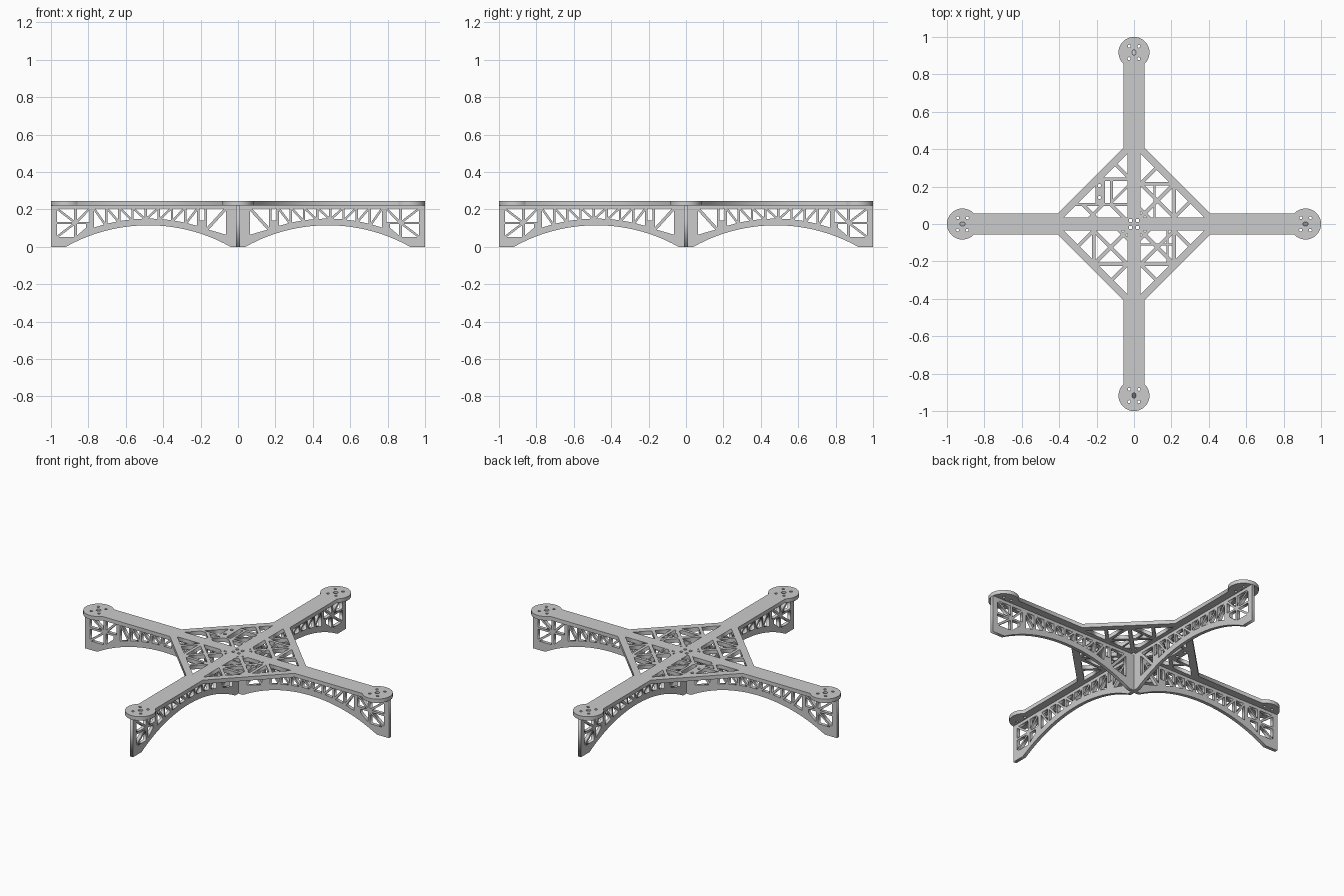
import bpy
from math import sin, cos, pi, sqrt, asin

if "Cube" in bpy.data.objects:
    bpy.data.objects.remove(bpy.data.objects["Cube"])

PLATE_Z0, PLATE_Z1 = 0.222, 0.245
RIB_T = 0.02
D = sqrt(0.5)


def clip(poly, n, d):
    """Keep the part of a convex polygon where n.p <= d."""
    out = []
    for i, p in enumerate(poly):
        q = poly[(i + 1) % len(poly)]
        a = n[0] * p[0] + n[1] * p[1] - d
        b = n[0] * q[0] + n[1] * q[1] - d
        if a <= 0:
            out.append(p)
        if a * b < 0:
            t = a / (a - b)
            out.append((p[0] + t * (q[0] - p[0]), p[1] + t * (q[1] - p[1])))
    return out


def area(poly):
    return abs(sum(p[0] * q[1] - q[0] * p[1] for p, q in zip(poly, poly[1:] + poly[:1]))) / 2


def bar(polys, n, d, w, where=lambda x, y: True):
    """Lay a bar of width w along the line n.p = d across the openings."""
    out = []
    for p in polys:
        cx, cy = sum(v[0] for v in p) / len(p), sum(v[1] for v in p) / len(p)
        if not where(cx, cy):
            out.append(p)
            continue
        parts = (clip(p, n, d - w / 2), clip(p, (-n[0], -n[1]), -d - w / 2))
        out += [c for c in parts if len(c) > 2 and area(c) > 4e-5]
    return out


def circle(cx, cy, r, n=16):
    return [(cx + r * cos(2 * pi * i / n), cy + r * sin(2 * pi * i / n)) for i in range(n)]


def sheet(name, outline, holes, thick, loc, rot):
    """Flat cut sheet: outline with holes, extruded to a thickness."""
    cu = bpy.data.curves.new(name, 'CURVE')
    cu.dimensions, cu.fill_mode, cu.extrude = '2D', 'BOTH', thick / 2
    for loop in [outline] + holes:
        sp = cu.splines.new('POLY')
        sp.points.add(len(loop) - 1)
        for pt, (x, y) in zip(sp.points, loop):
            pt.co = (x, y, 0, 1)
        sp.use_cyclic_u = True
    ob = bpy.data.objects.new(name, cu)
    bpy.context.collection.objects.link(ob)
    ob.location, ob.rotation_euler = loc, rot
    bpy.ops.object.select_all(action='DESELECT')
    ob.select_set(True)
    bpy.context.view_layer.objects.active = ob
    bpy.ops.object.convert(target='MESH')
    return ob


# Arched truss ribs
R = (0.44 ** 2 + 0.115 ** 2) / 0.23


def arch(x):
    return max(0, sqrt(max(0, R * R - (x - 0.48) ** 2)) - R + 0.115)


def window(x0, x1, z0, z1, top, flip, w=0.012):
    quad = [(x0, z0), (x1, z1), (x1, top), (x0, top)]
    a, b = ((x0, z0), (x1, top)) if flip else ((x1, z1), (x0, top))
    n = (b[1] - a[1], a[0] - b[0])
    m = sqrt(n[0] ** 2 + n[1] ** 2)
    n = (n[0] / m, n[1] / m)
    return bar([quad], n, n[0] * a[0] + n[1] * a[1], w)


TOP = 0.204
wins = []
# end bays with a middle rail
wins += window(0.877, 0.968, 0.134, 0.134, TOP, True)
wins += window(0.877, 0.968, 0.053, 0.053, 0.122, False)
wins += window(0.793, 0.862, 0.134, 0.134, TOP, False)
wins.append([(0.862, 0.06), (0.862, 0.122), (0.812, 0.122), (0.812, 0.102)])
# regular bays following the arch
for i in range(8):
    a = 0.218 + i * 0.0705
    b = a + 0.058
    wins += window(a, b, arch(a) + 0.036, arch(b) + 0.036, TOP, i >= 4)
# inner bay next to the hub
wins += window(0.065, 0.165, 0.065, arch(0.165) + 0.036, TOP, False, 0.016)
wins.append([(0.178, 0.14), (0.206, 0.14), (0.206, TOP), (0.178, TOP)])

xs = [0.04 + 0.88 * i / 32 for i in range(33)]
half = [(x, arch(x)) for x in xs] + [(1, 0)]
outline = half + [(1, PLATE_Z0), (-1, PLATE_Z0)] + [(-x, z) for x, z in reversed(half)]
holes = wins + [[(-x, z) for x, z in w] for w in wins]
sheet("side_to_side_rib", outline, holes, RIB_T, (0, 0, 0), (pi / 2, 0, 0))
sheet("front_to_back_rib", outline, holes, RIB_T, (0, 0, 0), (pi / 2, 0, pi / 2))

# Top plate outline: four arms with round pads, joined by a diamond
outer, holes = [], []
lim = pi - asin(0.055 / 0.083)
for k in range(4):
    c, s = round(cos(k * pi / 2)), round(sin(k * pi / 2))
    arm = [(0.41, -0.055)]
    arm += [(0.917 + 0.083 * cos(lim * (i / 20 - 1)), 0.083 * sin(lim * (i / 20 - 1)))
            for i in range(41)]
    arm += [(0.41, 0.055)]
    outer += [(c * x - s * y, s * x + c * y) for x, y in arm]
    # motor mounting holes
    px, py = 0.917 * c, 0.917 * s
    holes.append(circle(px, py, 0.013))
    for j in range(4):
        t = j * pi / 2 + (0.65 if j % 2 else 0.9)
        holes.append(circle(px + 0.042 * cos(t), py + 0.042 * sin(t), 0.008, 12))

# Lattice openings in the diamond
tri = [(0.035, 0.035), (0.375, 0.035), (0.035, 0.375)]


def lattice():
    p = bar([tri], (1, 0), 0.215, 0.018)
    p = bar(p, (0, 1), 0.215, 0.018)
    inner = lambda x, y: x < 0.215 and y < 0.215
    p = bar(p, (D, -D), 0, 0.02, inner)
    p = bar(p, (D, D), 0.25 * D, 0.02, inner)
    p = bar(p, (D, D), 0.115 * D, 0.016, inner)
    p = bar(p, (D, -D), 0.18 * D, 0.018, lambda x, y: x > 0.215)
    return bar(p, (D, -D), -0.18 * D, 0.018, lambda x, y: y > 0.215)


for sx, sy in ((1, 1), (1, -1), (-1, -1), (-1, 1)):
    if (sx, sy) == (-1, 1):
        # quadrant with a square equipment mount
        p = bar([tri], (0, 1), 0.105, 0.016)
        p = bar(p, (0, 1), 0.24, 0.018)
        p = bar(p, (1, 0), 0.18, 0.05, lambda x, y: 0.105 < y < 0.24)
        p = bar(p, (1, 0), 0.12, 0.014, lambda x, y: 0.105 < y < 0.24)
        p = bar(p, (D, D), 0.235 * D, 0.014, lambda x, y: 0.105 < y < 0.24 and x < 0.12)
        p = bar(p, (D, -D), 0.02 * D, 0.018, lambda x, y: y < 0.105)
        p = bar(p, (D, -D), 0.17 * D, 0.018, lambda x, y: y < 0.105)
        p = bar(p, (D, D), 0.27 * D, 0.018, lambda x, y: y < 0.105)
        p = bar(p, (D, -D), -0.22 * D, 0.018, lambda x, y: y > 0.24)
        p += [circle(0.185, 0.142, 0.009, 12), circle(0.185, 0.205, 0.009, 12)]
    else:
        p = lattice()
        # thin extra struts
        if sy > 0:
            p = bar(p, (1, 0), 0.11, 0.01, lambda x, y: x < 0.2 and y < 0.2)
        elif sx > 0:
            p = bar(p, (0, 1), 0.11, 0.01, lambda x, y: x < 0.2 and y < 0.2)
            p = bar(p, (1, 0), 0.18, 0.01, lambda x, y: x < 0.2 and y < 0.2)
    # hub opening
    p.append([(0.01, 0.01), (0.026, 0.01), (0.026, 0.026), (0.01, 0.026)])
    holes += [[(sx * x, sy * y) for x, y in q] for q in p]

sheet("top_plate", outer, holes, PLATE_Z1 - PLATE_Z0,
      (0, 0, (PLATE_Z0 + PLATE_Z1) / 2), (0, 0, 0))
